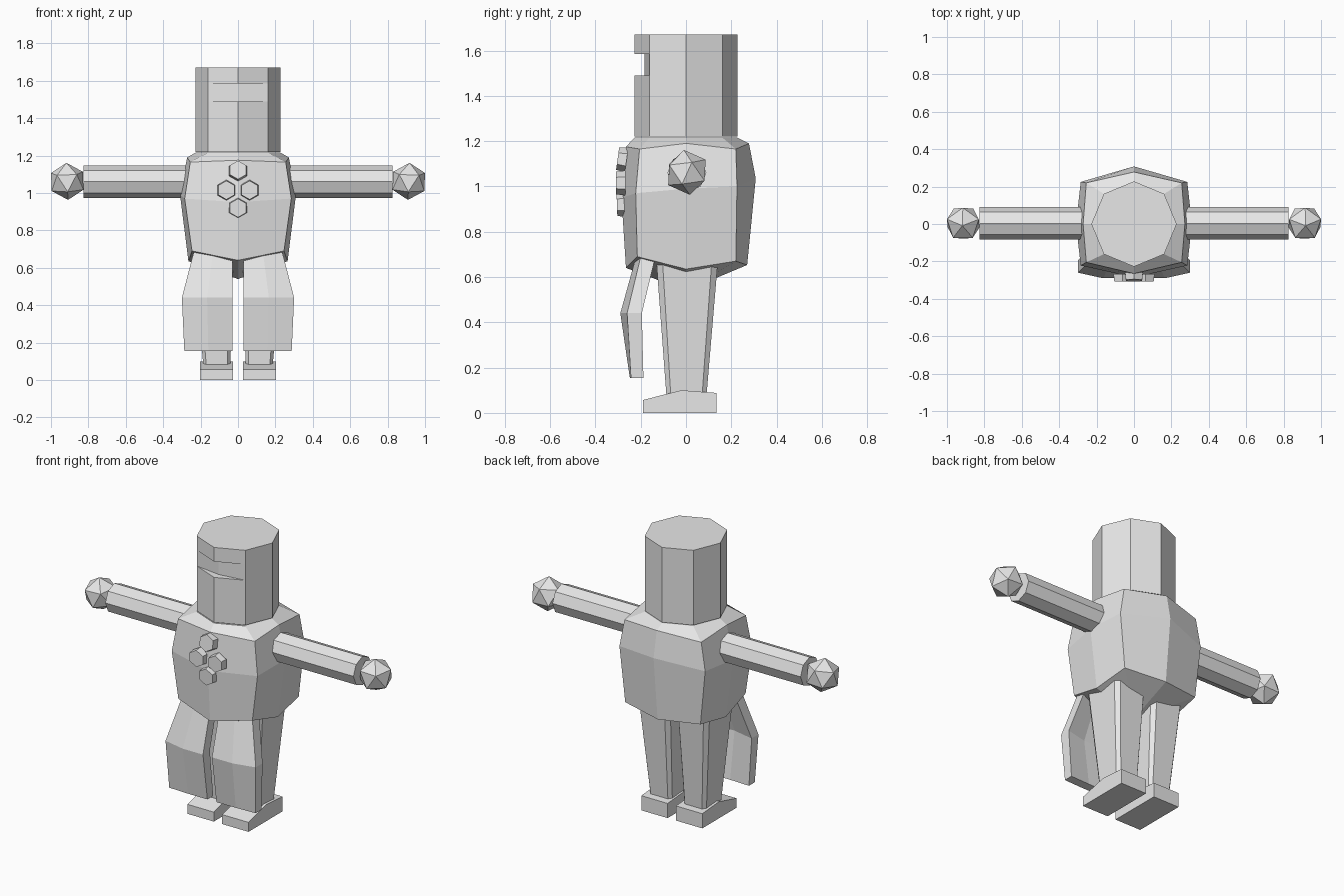
import bpy, bmesh, math
from mathutils import Matrix, Vector

cube = bpy.data.objects.get("Cube")
if cube:
    bpy.data.objects.remove(cube, do_unlink=True)

GREY = (0.8, 0.8, 0.8, 1)
mat = bpy.data.materials.new("plain_grey")
mat.use_nodes = True
mat.diffuse_color = GREY
mat.node_tree.nodes["Principled BSDF"].inputs["Base Color"].default_value = GREY


def finish(name, bm, mirror=False):
    """Clean the mesh, link it and optionally mirror it across x."""
    bmesh.ops.remove_doubles(bm, verts=bm.verts, dist=0.0005)
    bmesh.ops.recalc_face_normals(bm, faces=bm.faces)
    mesh = bpy.data.meshes.new(name)
    bm.to_mesh(mesh)
    bm.free()
    mesh.materials.append(mat)
    obj = bpy.data.objects.new(name, mesh)
    bpy.context.collection.objects.link(obj)
    if mirror:
        obj.modifiers.new("mirror", 'MIRROR')
    return obj


def loft(name, rings, mirror=False):
    """Skin matching rings of points and cap both ends."""
    bm = bmesh.new()
    loops = [[bm.verts.new(p) for p in ring] for ring in rings]
    n = len(loops[0])
    for low, high in zip(loops, loops[1:]):
        for i in range(n):
            j = (i + 1) % n
            bm.faces.new((low[i], low[j], high[j], high[i]))
    bm.faces.new(loops[0])
    bm.faces.new(loops[-1])
    return finish(name, bm, mirror)


def octagon(r, z, front=None):
    pts = [(r * math.sin(k * math.pi / 4), -r * math.cos(k * math.pi / 4), z) for k in range(8)]
    if front is not None:
        pts[0] = (0, front, z)
    return pts


def symmetric(half):
    """Full ring from front centre, around the left side, to back centre."""
    return half + [(-x, y, z) for x, y, z in half[-2:0:-1]]


# Helmet with a shallow eye slot across the two front faces
R, SLOT = 0.228, -0.183
loft("helmet", [octagon(R, 1.22), octagon(R, 1.49), octagon(R, 1.49, SLOT),
                octagon(R, 1.585, SLOT), octagon(R, 1.585), octagon(R, 1.67)])

# Torso, closing to a point between the legs
hem = [(0, -.265, .64), (.246, -.215, .69), (.265, 0, .635), (.25, .22, .67), (0, .27, .653)]
chest = [(0, -.285, .95), (.285, -.222, .97), (.31, 0, .99), (.285, .225, 1.0), (0, .308, 1.035)]
shoulder = [(0, -.265, 1.175), (.255, -.205, 1.165), (.272, 0, 1.19), (.255, .22, 1.165), (0, .278, 1.19)]
bottom = [(0.002 * x, 0.002 * y, .54) for x, y, z in hem]
loft("torso", [symmetric(r) for r in (bottom, hem, chest, shoulder)] + [octagon(R, 1.215)])

# Chest ornament of four hexagonal plates
for i, (x, y, z, tilt) in enumerate([(0, -.282, 1.12, -8), (.062, -.288, 1.015, 0),
                                     (-.062, -.288, 1.015, 0), (0, -.285, .92, 2)]):
    bm = bmesh.new()
    bmesh.ops.create_cone(bm, cap_ends=True, segments=6, radius1=.055, radius2=.05, depth=.04)
    bm.transform(Matrix.Translation((x, y, z)) @ Matrix.Rotation(math.radians(90 + tilt), 4, 'X'))
    finish(f"chest_hexagon_{i + 1}", bm)

# Arms
loft("arms", [[(x, .004 + p[1], 1.06 + p[0]) for p in octagon(.086, 0)] for x in (.2, .825)], True)

# Faceted fists
bm = bmesh.new()
bmesh.ops.create_icosphere(bm, subdivisions=1, radius=.1)
bm.transform(Matrix.Rotation(math.radians(18), 4, 'Z') @ Matrix.Rotation(math.radians(8), 4, 'X'))
reach = max(v.co.x for v in bm.verts)
bmesh.ops.translate(bm, verts=bm.verts, vec=Vector((1 - reach, .004, 1.062)))
finish("fists", bm, True)


def chamfered(cx, cy, hx, hy, z, c):
    """Rectangle with cut corners."""
    return [(cx + a * hx, cy + b * hy, z) for a, b in
            ((c, -1), (1, -c), (1, c), (c, 1), (-c, 1), (-1, c), (-1, -c), (-c, -1))]


# Legs, tapering to the ankles
loft("legs", [chamfered(.113, .002, .072, .088, .07, .78),
              chamfered(.13, .005, .105, .135, .66, .8)], True)

# Feet, wedge-shaped with a low ridge
side = [(-.19, 0), (.135, 0), (.135, .088), (-.02, .1), (-.19, .057)]
loft("feet", [[(x, y, z) for y, z in side] for x in (.028, .203)], True)


# Thigh plates, bent at the middle and curving back at the outside
def plate(z, outer, front, back, curve):
    mid = (.03 + outer) / 2
    return [(.03, front, z), (mid, front, z), (outer, front + curve, z),
            (outer, back + curve, z), (mid, back, z), (.03, back, z)]


loft("thigh_plates", [plate(.155, .287, -.248, -.193, .005),
                      plate(.44, .3, -.29, -.225, .03),
                      plate(.71, .23, -.215, -.15, .02)], True)
